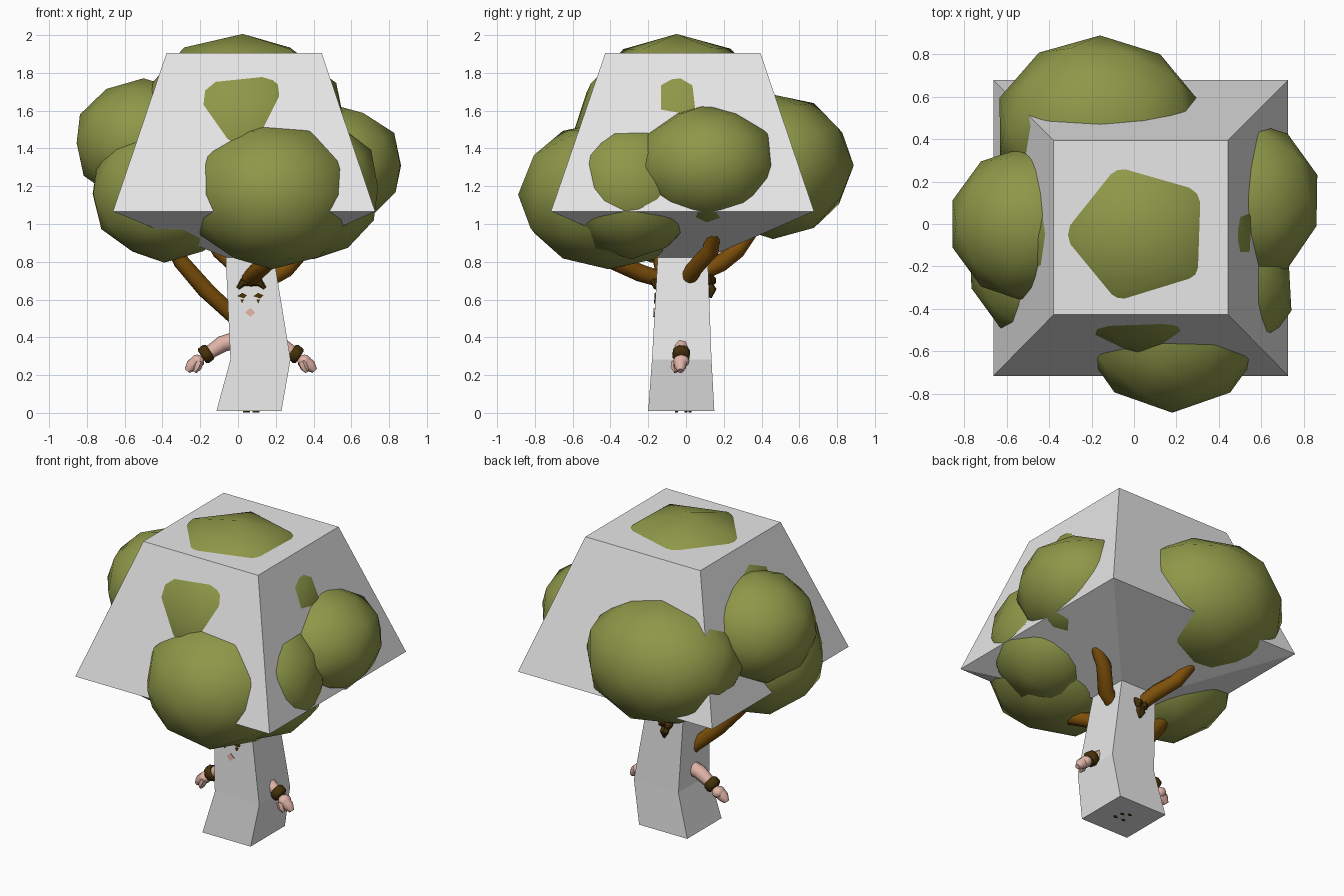
import bpy, bmesh, math, random
from mathutils import Vector

random.seed(4)
if "Cube" in bpy.data.objects:
    bpy.data.objects.remove(bpy.data.objects["Cube"], do_unlink=True)


def material(name, rgb):
    m = bpy.data.materials.new(name)
    m.use_nodes = True
    m.diffuse_color = (*rgb, 1)
    node = m.node_tree.nodes["Principled BSDF"]
    node.inputs["Base Color"].default_value = (*rgb, 1)
    node.inputs["Roughness"].default_value = 0.9
    return m


GREY = material("pale grey", (0.8, 0.8, 0.8))
GREEN = material("leaf green", (0.27, 0.31, 0.065))
BROWN = material("branch brown", (0.21, 0.08, 0.003))
DARK = material("dark brown", (0.06, 0.03, 0.003))
PINK = material("skin pink", (0.75, 0.46, 0.39))


def finish(name, bm, mat, smooth=None):
    bmesh.ops.recalc_face_normals(bm, faces=bm.faces)
    mesh = bpy.data.meshes.new(name)
    bm.to_mesh(mesh)
    bm.free()
    mesh.materials.append(mat)
    ob = bpy.data.objects.new(name, mesh)
    bpy.context.collection.objects.link(ob)
    if smooth:
        bpy.ops.object.select_all(action="DESELECT")
        ob.select_set(True)
        bpy.context.view_layer.objects.active = ob
        bpy.ops.object.shade_smooth_by_angle(angle=math.radians(smooth))
    return ob


def loft(name, rings, mat, smooth=None):
    """Skin a stack of equal rings and cap both ends."""
    bm = bmesh.new()
    loops = [[bm.verts.new(p) for p in ring] for ring in rings]
    n = len(loops[0])
    for a, b in zip(loops, loops[1:]):
        for i in range(n):
            j = (i + 1) % n
            bm.faces.new((a[i], a[j], b[j], b[i]))
    bm.faces.new(loops[0])
    bm.faces.new(loops[-1])
    return finish(name, bm, mat, smooth)


def tube(name, path, radii, mat, sides=8):
    """Round limb along a path, one radius per point."""
    pts = [Vector(p) for p in path]
    rings = []
    for i, (p, r) in enumerate(zip(pts, radii)):
        d = pts[min(i + 1, len(pts) - 1)] - pts[max(i - 1, 0)]
        u = d.cross(Vector((0.3, 1, 0.1))).normalized()
        v = d.cross(u).normalized()
        angles = [2 * math.pi * k / sides for k in range(sides)]
        rings.append([p + r * (u * math.cos(a) + v * math.sin(a)) for a in angles])
    return loft(name, rings, mat, 50)


def ball(name, centre, radii, mat, jitter=0.0):
    bm = bmesh.new()
    bmesh.ops.create_icosphere(bm, subdivisions=2, radius=1)
    for v in bm.verts:
        k = 1 + random.uniform(-jitter, jitter)
        # Turned half way round, so a corner points to the right
        turned = (-v.co.x, -v.co.y, v.co.z)
        v.co = Vector([c + r * k * x for c, r, x in zip(centre, radii, turned)])
    return finish(name, bm, mat, 60)


def plate(name, outline, z, mat):
    """Thin plate on the trunk front; outline holds (x, z) offsets."""
    rings = []
    for lift in (-0.002, 0.006):
        rings.append([(x, -0.18 + (h + z - 0.283) * 0.055 - lift, z + h)
                      for x, h in outline])
    return loft(name, rings, mat)


# Trunk and block canopy in one stacked form: x0, x1, y0, y1, z
levels = [(-0.114, 0.23, -0.2, 0.15, 0.01),
          (-0.04, 0.278, -0.18, 0.135, 0.283),
          (-0.065, 0.19, -0.15, 0.115, 0.823),
          (-0.662, 0.726, -0.715, 0.678, 1.067),
          (-0.378, 0.443, -0.427, 0.394, 1.906)]
loft("trunk_and_canopy_block",
     [[(a, c, z), (b, c, z), (b, d, z), (a, d, z)] for a, b, c, d, z in levels], GREY)

# Leaf clumps pushing out through the canopy block
clumps = {
    "crown_leaves": ((0.025, -0.05, 1.45), (0.57, 0.555, 0.55)),
    "front_leaves": ((0.18, -0.41, 1.155), (0.46, 0.47, 0.385)),
    "front_left_leaves": ((0.4, -0.29, 1.19), (0.345, 0.37, 0.37)),
    "left_leaves": ((0.5, 0.11, 1.31), (0.37, 0.38, 0.315)),
    "back_leaves": ((-0.16, 0.46, 1.31), (0.48, 0.42, 0.375)),
    "right_leaves": ((-0.5, 0.0, 1.43), (0.37, 0.36, 0.33)),
    "front_right_leaves": ((-0.39, -0.18, 1.16), (0.39, 0.39, 0.355)),
}
for name, (centre, radii) in clumps.items():
    ball(name, centre, [r * 1.02 for r in radii], GREEN, 0.02)

# Branches from the trunk up into the canopy
branches = {
    "left_branch": [(0.15, 0.01, 0.7), (0.25, 0.04, 0.76), (0.34, 0.13, 0.86), (0.42, 0.15, 0.97)],
    "right_branch": [(-0.01, -0.04, 0.5), (-0.17, -0.09, 0.65), (-0.3, -0.13, 0.8), (-0.38, -0.15, 0.95)],
    "front_branch": [(0.05, -0.11, 0.7), (0.09, -0.24, 0.74), (0.16, -0.38, 0.8), (0.2, -0.45, 0.88)],
    "back_branch": [(0.02, 0.08, 0.74), (-0.02, 0.18, 0.79), (-0.1, 0.27, 0.86), (-0.16, 0.36, 0.98)],
}
for name, path in branches.items():
    tube(name, path, (0.042, 0.047, 0.044, 0.036), BROWN)

# Arms, bracelets and hands, mirrored about the trunk's middle
for side, label in ((1, "left"), (-1, "right")):
    def at(d, z, y=-0.025):
        return (0.068 + side * d, y, z)

    tube(label + "_arm", [at(0.08, 0.385), at(0.15, 0.365), at(0.25, 0.3)],
         (0.045, 0.044, 0.032), PINK)
    tube(label + "_bracelet", [at(0.216, 0.328), at(0.225, 0.322), at(0.25, 0.302), at(0.259, 0.296)],
         (0.038, 0.048, 0.048, 0.038), DARK)
    ball(label + "_palm", at(0.283, 0.273), (0.038, 0.044, 0.036), PINK)
    tube(label + "_fingers", [at(0.28, 0.275, -0.03), at(0.315, 0.248, -0.03), at(0.338, 0.222, -0.03)],
         (0.036, 0.033, 0.016), PINK)
    tube(label + "_thumb", [at(0.27, 0.27, -0.055), at(0.283, 0.24, -0.06), at(0.297, 0.217, -0.055)],
         (0.022, 0.022, 0.011), PINK, 6)

# Face on the trunk front
for x, label in ((0.107, "left"), (0.022, "right")):
    plate(label + "_eye", [(x - 0.027, 0), (x, 0.017), (x + 0.027, 0.005), (x + 0.01, -0.012)], 0.618, DARK)
    plate(label + "_lower_lash", [(x - 0.01, 0), (x + 0.01, 0), (x, -0.02)], 0.6, DARK)
plate("mouth", [(0.038, 0), (0.065, 0.024), (0.092, 0), (0.065, -0.024)], 0.532, PINK)
tube("fringe", [(0.0, -0.16, 0.66), (0.025, -0.165, 0.692), (0.07, -0.165, 0.69),
                (0.115, -0.165, 0.692), (0.142, -0.16, 0.66)], (0.01, 0.022, 0.02, 0.022, 0.01), DARK, 6)

# Twigs on the trunk back
for k, (dx, z) in enumerate([(0.05, 0.73), (-0.05, 0.71), (0.01, 0.61)]):
    tube(f"back_twig_{k}", [(0.055, 0.11, 0.69), (0.055 + dx / 2, 0.135, (z + 0.69) / 2),
                            (0.055 + dx, 0.13, z)], (0.025, 0.028, 0.007), DARK, 6)

# Small marks under the base
for k, (x, y) in enumerate([(0.1, -0.05), (0.04, -0.05), (0.09, 0.0), (0.05, 0.02)]):
    loft(f"base_mark_{k}", [[(x - 0.014, y, z), (x, y - 0.008, z), (x + 0.014, y, z), (x, y + 0.008, z)]
                            for z in (0.003, 0.012)], DARK)
